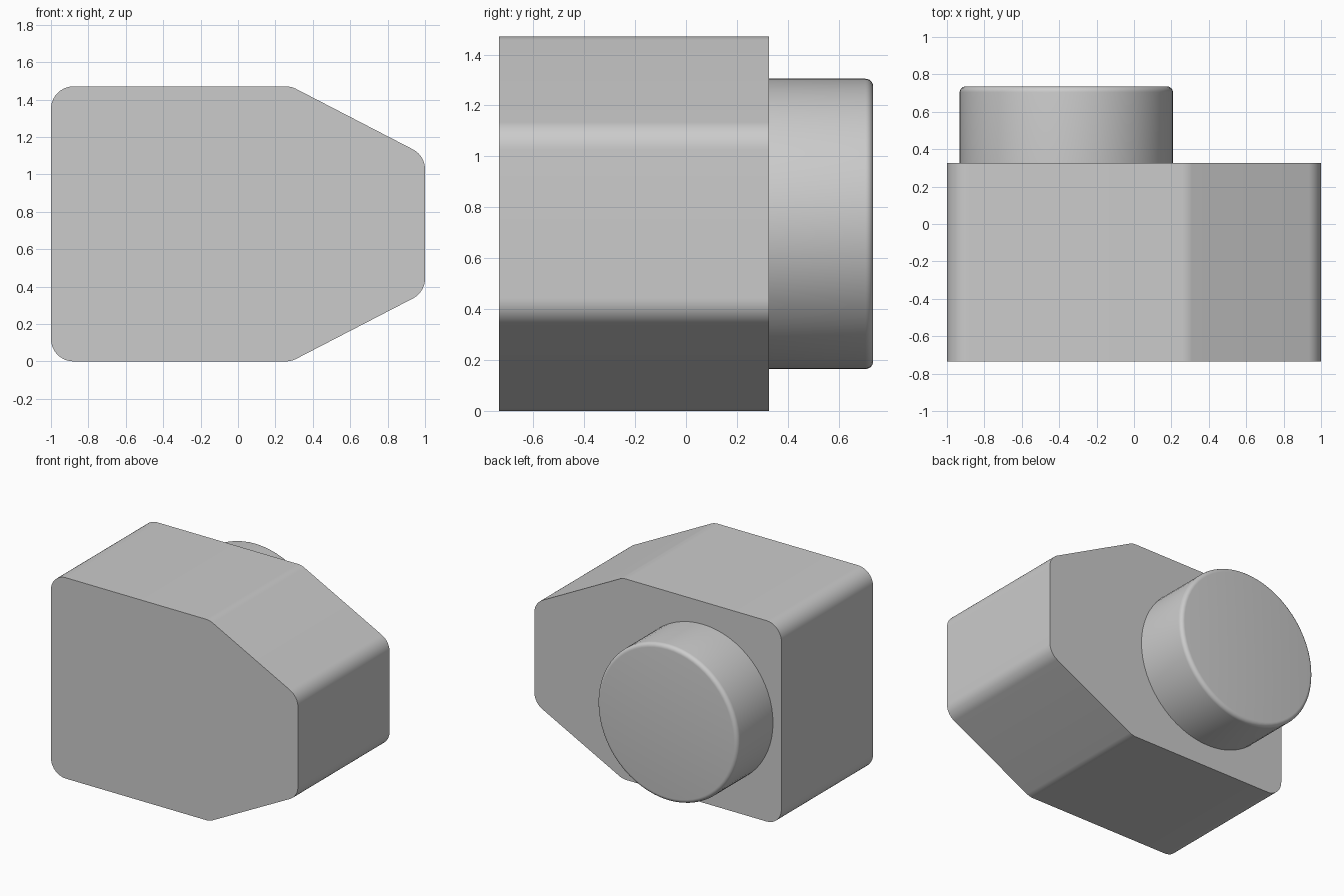
import bpy, bmesh
from math import pi, radians, tan, cos, sin
from mathutils import Vector, Matrix

cube = bpy.data.objects.get("Cube")
if cube:
    bpy.data.objects.remove(cube, do_unlink=True)

# Single plain grey
grey = bpy.data.materials.new("plain_grey")
grey.use_nodes = True
colour = (0.6, 0.6, 0.6, 1)
grey.diffuse_color = colour
grey.node_tree.nodes["Principled BSDF"].inputs["Base Color"].default_value = colour

FRONT, STEP, BACK = -0.735, 0.325, 0.735
HEIGHT = 1.47


def rounded_outline(corners, radius, steps=10):
    """Round each corner of a counter-clockwise convex outline."""
    points = []
    for i, corner in enumerate(corners):
        p = Vector(corner)
        a = (Vector(corners[i - 1]) - p).normalized()
        b = (Vector(corners[(i + 1) % len(corners)]) - p).normalized()
        half = a.angle(b) / 2
        centre = p + (a + b).normalized() * radius / sin(half)
        start = p + a * radius / tan(half) - centre
        turn = pi - 2 * half
        for k in range(steps + 1):
            points.append(centre + Matrix.Rotation(turn * k / steps, 2) @ start)
    return points


def finish(name, bm):
    bmesh.ops.recalc_face_normals(bm, faces=bm.faces)
    mesh = bpy.data.meshes.new(name)
    bm.to_mesh(mesh)
    bm.free()
    mesh.materials.append(grey)
    obj = bpy.data.objects.new(name, mesh)
    bpy.context.collection.objects.link(obj)
    bpy.ops.object.select_all(action="DESELECT")
    obj.select_set(True)
    bpy.context.view_layer.objects.active = obj
    bpy.ops.object.shade_smooth_by_angle(angle=radians(30))
    return obj


# Body: six-sided tapered outline with rounded corners, extruded front to back
taper = 0.37
outline = rounded_outline([(-1, 0), (0.285, 0), (1, taper),
                           (1, HEIGHT - taper), (0.285, HEIGHT), (-1, HEIGHT)], 0.12)
bm = bmesh.new()
face = bm.faces.new([bm.verts.new((p.x, FRONT, p.y)) for p in outline])
extruded = bmesh.ops.extrude_face_region(bm, geom=[face], use_keep_orig=True)
verts = [g for g in extruded["geom"] if isinstance(g, bmesh.types.BMVert)]
bmesh.ops.translate(bm, verts=verts, vec=(0, STEP - FRONT, 0))
finish("body", bm)

# Round boss on the back, rim softened by a quarter-round
radius, rim, sides = 0.57, 0.03, 64
profile = [(radius, STEP - 0.02)]
for k in range(7):
    t = k / 6 * pi / 2
    profile.append((radius - rim + rim * cos(t), BACK - rim + rim * sin(t)))
bm = bmesh.new()
rings = []
for r, y in profile:
    rings.append([bm.verts.new((-0.362 + r * cos(2 * pi * i / sides), y,
                                HEIGHT / 2 + r * sin(2 * pi * i / sides)))
                  for i in range(sides)])
for low, high in zip(rings, rings[1:]):
    for i in range(sides):
        j = (i + 1) % sides
        bm.faces.new((low[i], low[j], high[j], high[i]))
bm.faces.new(rings[0])
bm.faces.new(rings[-1])
finish("round_boss", bm)
